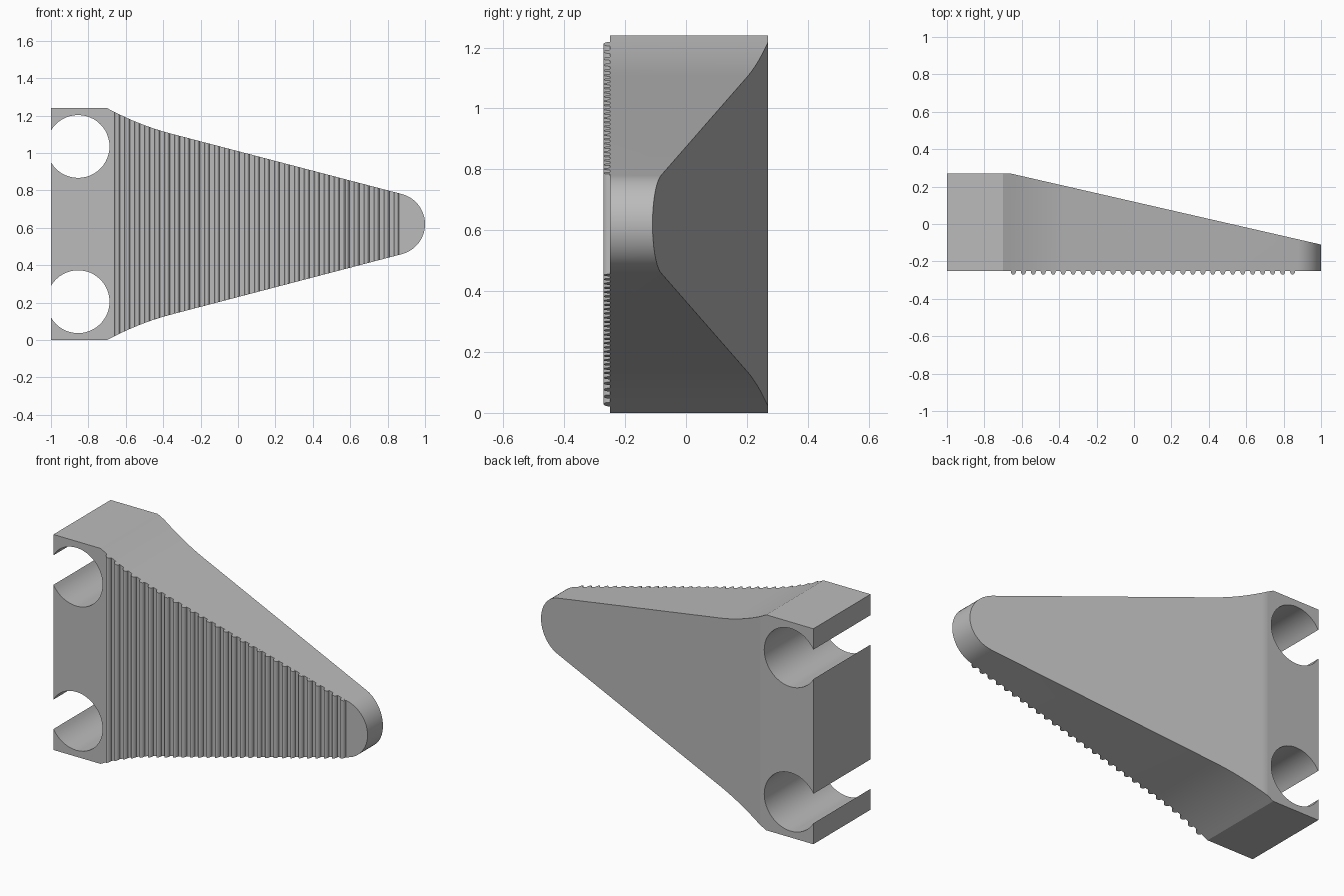
import bpy, bmesh, math

if "Cube" in bpy.data.objects:
    bpy.data.objects.remove(bpy.data.objects["Cube"])

MID = 0.62                     # height of the symmetry plane
FRONT, BACK = -0.25, 0.27
TIP_R, SLOPE = 0.166, 0.262
FLARE_START, FLARE_END = -0.70, -0.36
HOLE_X, HOLE_UP, HOLE_R = -0.855, 0.415, 0.168

grey = bpy.data.materials.new("neutral_grey")
grey.use_nodes = True
colour = (0.5, 0.5, 0.5, 1)
grey.diffuse_color = colour
grey.node_tree.nodes["Principled BSDF"].inputs["Base Color"].default_value = colour


def taper(x):
    """Half height of the straight tapering section."""
    return 0.39 - SLOPE * x


def flare(t):
    """Point on the concave curve joining the block to the taper."""
    ctrl = (FLARE_START + FLARE_END) / 2
    a, b, c = (1 - t) ** 2, 2 * t * (1 - t), t * t
    x = a * FLARE_START + b * ctrl + c * FLARE_END
    return x, a * MID + b * taper(ctrl) + c * taper(FLARE_END)


def half_height(x):
    if x < FLARE_END:
        return flare((x - FLARE_START) / (FLARE_END - FLARE_START))[1]
    return taper(x)


def finish(name, bm):
    bmesh.ops.recalc_face_normals(bm, faces=bm.faces)
    mesh = bpy.data.meshes.new(name)
    bm.to_mesh(mesh)
    bm.free()
    mesh.materials.append(grey)
    obj = bpy.data.objects.new(name, mesh)
    bpy.context.collection.objects.link(obj)
    bpy.ops.object.select_all(action='DESELECT')
    obj.select_set(True)
    bpy.context.view_layer.objects.active = obj
    bpy.ops.object.shade_smooth_by_angle(angle=math.radians(25))


# Upper half outline: open round notch, block corner, flare, rounded tip
gap = math.acos((-1 - HOLE_X) / HOLE_R)
upper = []
for i in range(41):
    a = -gap + 2 * gap * i / 40
    upper.append((HOLE_X + HOLE_R * math.cos(a), HOLE_UP + HOLE_R * math.sin(a)))
upper[0] = (-1, upper[0][1])
upper[-1] = (-1, upper[-1][1])
upper.append((-1, MID))
upper += [flare(i / 10) for i in range(11)]
start = math.pi / 2 - math.atan(SLOPE)
for i in range(13):
    a = start * (1 - i / 12)
    upper.append((1 - TIP_R + TIP_R * math.cos(a), TIP_R * math.sin(a)))
outline = upper + [(x, -z) for x, z in reversed(upper[:-1])]

# Wedge body: extruded outline with a sloping back
bm = bmesh.new()
face = bm.faces.new([bm.verts.new((x, FRONT, MID + z)) for x, z in outline])
ext = bmesh.ops.extrude_face_region(bm, geom=[face])
bmesh.ops.translate(bm, vec=(0, BACK - FRONT, 0),
                    verts=[v for v in ext["geom"] if isinstance(v, bmesh.types.BMVert)])
bmesh.ops.bisect_plane(bm, geom=bm.verts[:] + bm.edges[:] + bm.faces[:],
                       plane_co=(-0.66, BACK, 0), plane_no=(0.38, 1.66, 0),
                       clear_outer=True)
bmesh.ops.holes_fill(bm, edges=[e for e in bm.edges if e.is_boundary], sides=0)
finish("wedge_body", bm)

# Grip ribs: rounded vertical ridges trimmed to the outline
bm = bmesh.new()
RIBS = 29
for n in range(RIBS):
    cx = -0.645 + 1.493 * n / (RIBS - 1)
    ring = [(cx - 0.014, FRONT + 0.005)]
    for i in range(9):
        a = math.pi * i / 8
        ring.append((cx - 0.014 * math.cos(a), FRONT - 0.021 * math.sin(a)))
    ring.append((cx + 0.014, FRONT + 0.005))
    ends = [[bm.verts.new((x, y, MID + s * half_height(x))) for x, y in ring]
            for s in (-1, 1)]
    for end in ends:
        bm.faces.new(end)
    for i in range(len(ring)):
        j = (i + 1) % len(ring)
        bm.faces.new((ends[0][i], ends[0][j], ends[1][j], ends[1][i]))
finish("grip_ribs", bm)
